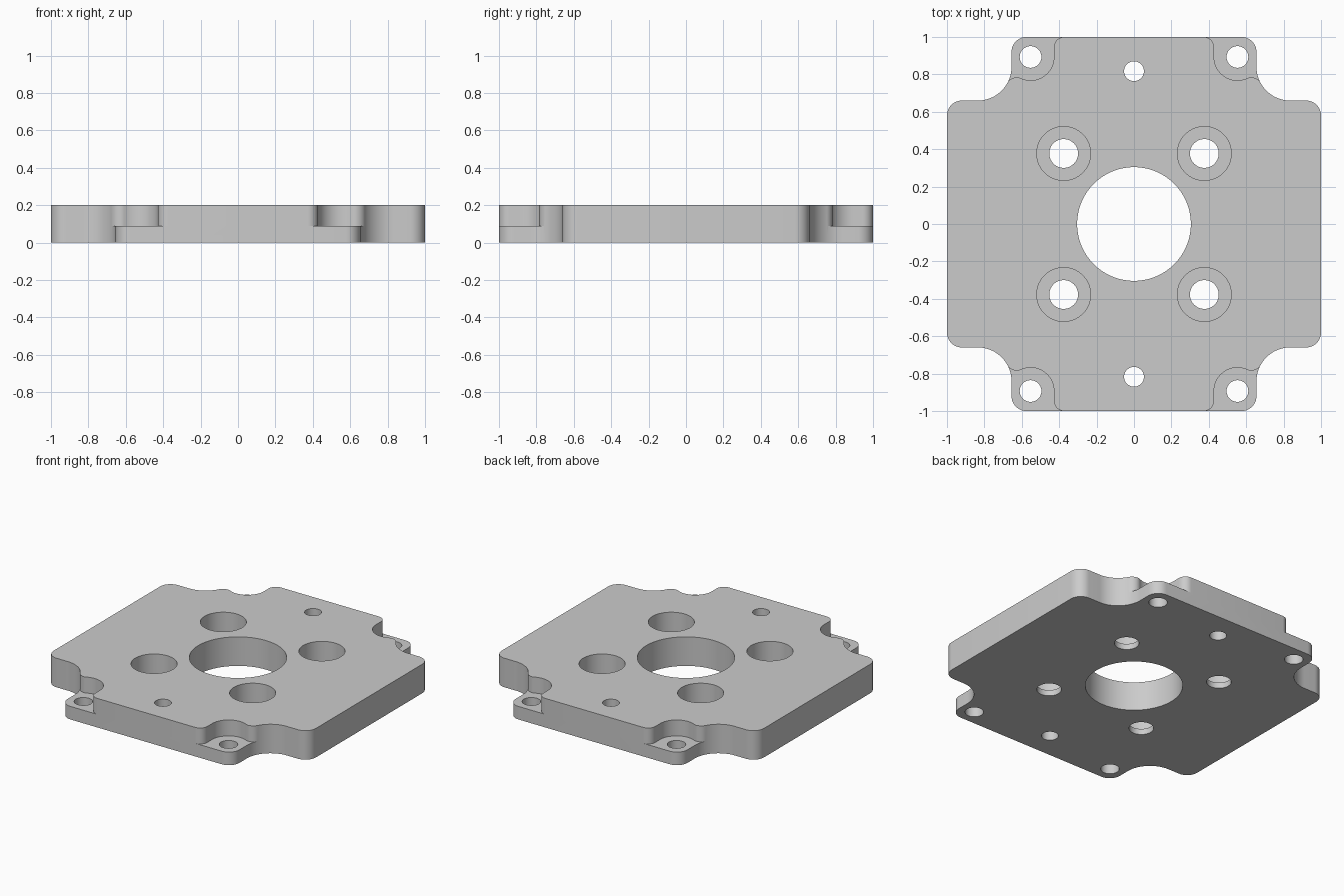
import bpy, bmesh, math

cube = bpy.data.objects.get("Cube")
if cube:
    bpy.data.objects.remove(cube, do_unlink=True)

THICK, LEDGE, LIP = 0.2, 0.09, 0.04
TAB_X, TAB_Y = 0.553, 0.893     # corner tab hole centre
QUADRANTS = [(1, 1), (-1, 1), (-1, -1), (1, -1)]


def arc(cx, cy, r, start, end, n=16):
    angles = [math.radians(start + (end - start) * i / n) for i in range(n + 1)]
    return [(cx + r * math.cos(a), cy + r * math.sin(a)) for a in angles]


def circle(cx, cy, r, n=64):
    return arc(cx, cy, r, 0, 360, n)[:-1]


def prism(bm, points, z0, z1):
    face = bm.faces.new([bm.verts.new((x, y, z0)) for x, y in points])
    out = bmesh.ops.extrude_face_region(bm, geom=[face])
    tops = [v for v in out["geom"] if isinstance(v, bmesh.types.BMVert)]
    bmesh.ops.translate(bm, verts=tops, vec=(0, 0, z1 - z0))


def make_object(name, prisms):
    bm = bmesh.new()
    for points, z0, z1 in prisms:
        prism(bm, points, z0, z1)
    bmesh.ops.recalc_face_normals(bm, faces=bm.faces)
    mesh = bpy.data.meshes.new(name)
    bm.to_mesh(mesh)
    bm.free()
    obj = bpy.data.objects.new(name, mesh)
    bpy.context.collection.objects.link(obj)
    return obj


def mirrored(points, sx, sy):
    return [(x * sx, y * sy) for x, y in points]


# Plate outline: one quarter, repeated around the centre
quarter = (arc(0.92, 0.58, 0.08, 0, 90, 10)
           + arc(0.835, 0.84, 0.18, 270, 180, 24)
           + arc(0.575, 0.92, 0.08, 0, 90, 10))
outline = []
for sx, sy in QUADRANTS:
    part = mirrored(quarter, sx, sy)
    outline += part if sx * sy > 0 else part[::-1]
plate = make_object("mounting_plate", [(outline, 0, THICK)])

# Stepped corner pockets around the tab holes
pocket = ([(0.74, 0.85), (0.677, 0.755), (0.667, 0.768), (0.653, 0.778),
           (0.637, 0.784), (0.622, 0.785)]
          + arc(TAB_X, TAB_Y, 0.125, -63, -180, 28)
          + arc(0.373, 0.945, 0.055, 0, 90, 12)
          + [(0.373, 1.1), (0.74, 1.1)])
recesses = []
for sx, sy in QUADRANTS:
    recesses.append((mirrored(pocket, sx, sy), LEDGE, 0.3))
    recesses.append((circle(0.376 * sx, 0.377 * sy, 0.144), LIP, 0.3))

# Through holes: centre bore, bolt holes, tab holes, dowel holes
holes = [(circle(0, 0, 0.304, 96), -0.1, 0.3)]
for sx, sy in QUADRANTS:
    holes.append((circle(0.376 * sx, 0.377 * sy, 0.077), -0.1, 0.3))
    holes.append((circle(TAB_X * sx, TAB_Y * sy, 0.058, 48), -0.1, 0.3))
for sy in (1, -1):
    holes.append((circle(0, 0.817 * sy, 0.053, 48), -0.1, 0.3))

bpy.ops.object.select_all(action="DESELECT")
bpy.context.view_layer.objects.active = plate
plate.select_set(True)
for name, shapes in (("recess_cutter", recesses), ("hole_cutter", holes)):
    cutter = make_object(name, shapes)
    cutter.hide_render = True
    mod = plate.modifiers.new(name, "BOOLEAN")
    mod.operation, mod.solver, mod.object = "DIFFERENCE", "EXACT", cutter
    bpy.ops.object.modifier_apply(modifier=name)
    bpy.data.objects.remove(cutter, do_unlink=True)

# Plain grey metal
grey = bpy.data.materials.new("plain_grey")
grey.use_nodes = True
colour = (0.6, 0.6, 0.6, 1)
grey.diffuse_color = colour
grey.node_tree.nodes["Principled BSDF"].inputs["Base Color"].default_value = colour
plate.data.materials.clear()
plate.data.materials.append(grey)
bpy.ops.object.shade_smooth_by_angle(angle=math.radians(30))
